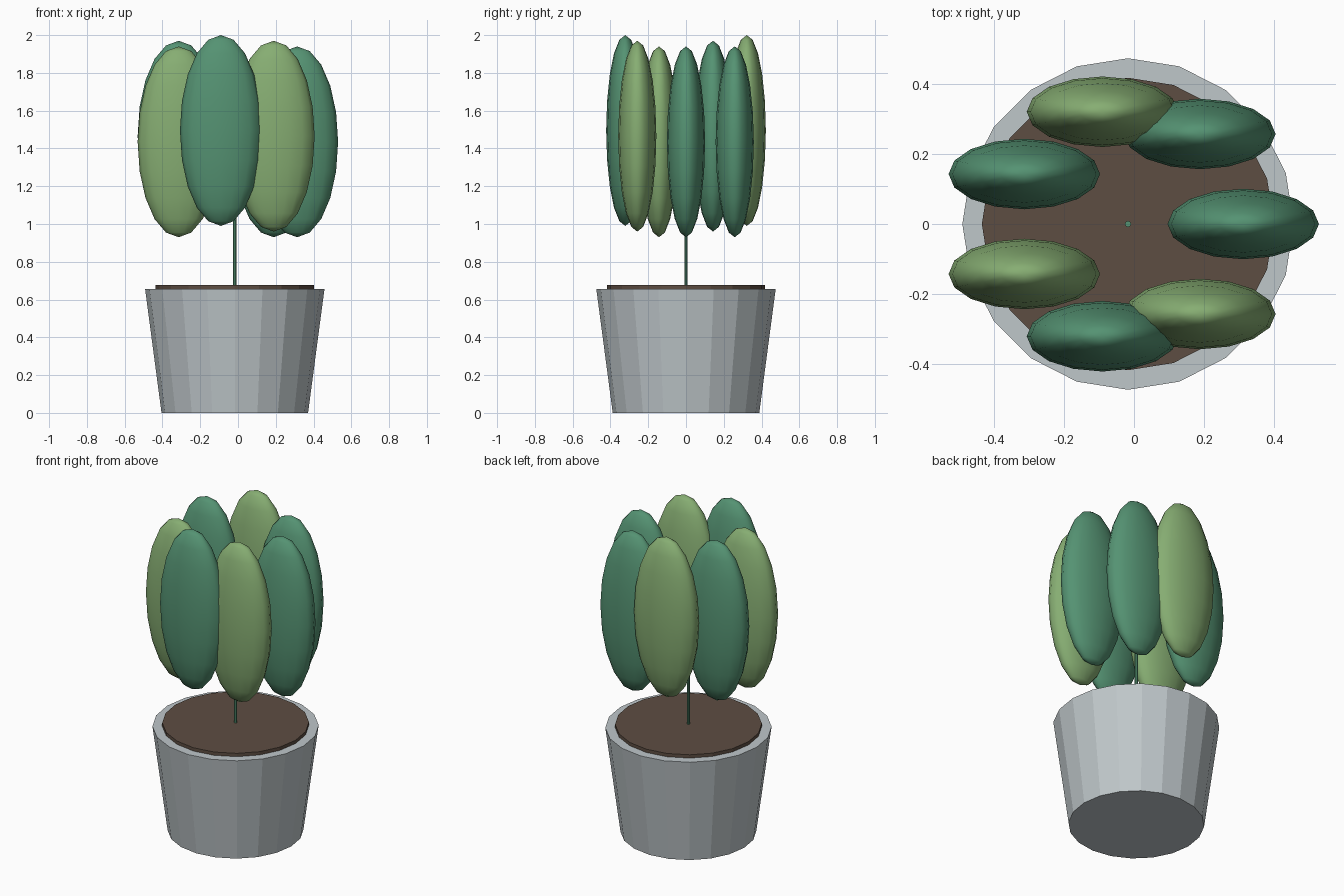
import bpy
import math

if "Cube" in bpy.data.objects:
    bpy.data.objects.remove(bpy.data.objects["Cube"])

CX = -0.017  # plant axis


def paint(ob, name, rgb):
    mat = bpy.data.materials.get(name) or bpy.data.materials.new(name)
    mat.diffuse_color = (*rgb, 1)
    mat.use_nodes = True
    mat.node_tree.nodes["Principled BSDF"].inputs["Base Color"].default_value = mat.diffuse_color
    ob.data.materials.append(mat)


def cone(name, sides, r_bottom, r_top, z0, z1):
    bpy.ops.mesh.primitive_cone_add(vertices=sides, radius1=r_bottom, radius2=r_top,
                                    depth=z1 - z0, location=(CX, 0, (z0 + z1) / 2))
    ob = bpy.context.object
    ob.name = name
    return ob


# Tapered pot, soil disc and thin stem
pot = cone("pot", 20, 0.388, 0.475, 0, 0.657)
paint(pot, "pot_grey", (0.52, 0.57, 0.59))
soil = cone("soil", 20, 0.419, 0.419, 0.635, 0.678)
paint(soil, "soil_brown", (0.11, 0.075, 0.055))
stem = cone("stem", 8, 0.009, 0.009, 0.66, 1.3)
paint(stem, "leaf_dark", (0.09, 0.29, 0.17))

# Ring of seven upright leaves, alternating colour and stepped in height
for i in range(7):
    a = -2 * math.pi * i / 7
    bpy.ops.mesh.primitive_uv_sphere_add(
        segments=16, ring_count=10, radius=1,
        location=(CX + 0.33 * math.cos(a), 0.33 * math.sin(a), 1.435 + 0.03 * (i % 3)))
    leaf = bpy.context.object
    leaf.name = f"leaf_{i + 1}"
    leaf.scale = (0.217, 0.101, 0.505)
    bpy.ops.object.transform_apply(location=False, rotation=False, scale=True)
    bpy.ops.object.shade_smooth()
    if i % 2:
        paint(leaf, "leaf_light", (0.24, 0.42, 0.17))
    else:
        paint(leaf, "leaf_dark", (0.09, 0.29, 0.17))
